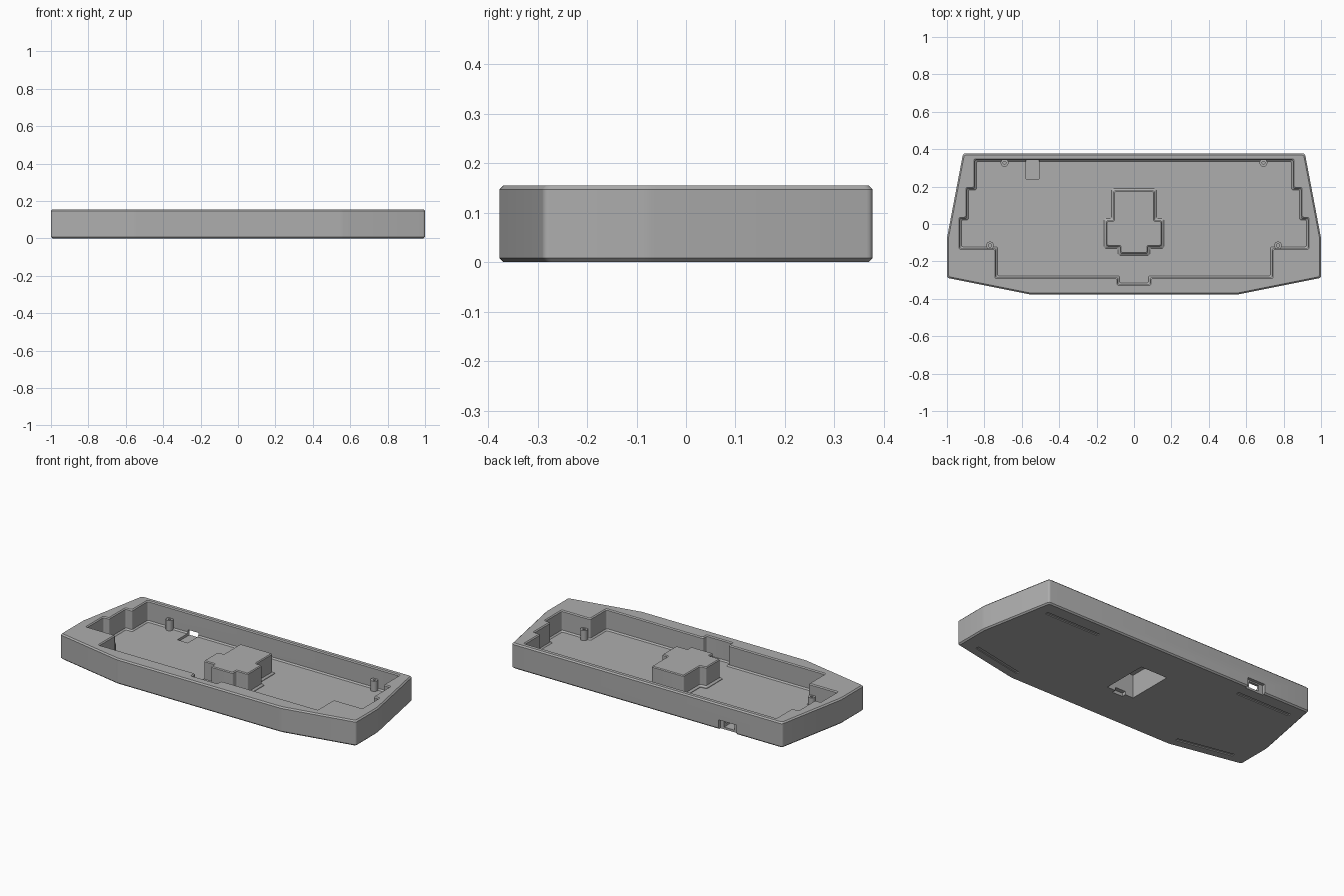
import bpy, bmesh
from math import pi
from mathutils import Vector

cube = bpy.data.objects.get("Cube")
if cube:
    bpy.data.objects.remove(cube, do_unlink=True)

grey = bpy.data.materials.new("grey_plastic")
grey.use_nodes = True
grey.diffuse_color = (0.42, 0.42, 0.42, 1)
grey.node_tree.nodes["Principled BSDF"].inputs["Base Color"].default_value = grey.diffuse_color


def mirrored(half):
    """Close a half outline (x > 0, counter-clockwise) across x = 0."""
    return [Vector(p) for p in half] + [Vector((-x, y)) for x, y in reversed(half)]


def offset(pts, d):
    """Move every edge of a counter-clockwise outline outward by d."""
    out = []
    for i, p in enumerate(pts):
        a = (p - pts[i - 1]).normalized()
        b = (pts[(i + 1) % len(pts)] - p).normalized()
        na, nb = Vector((a.y, -a.x)), Vector((b.y, -b.x))
        out.append(p + (na + nb) * d / (1 + na.dot(nb)))
    return out


def rounded(pts, r, steps=4):
    """Replace each corner with a short curve."""
    out = []
    for i, p in enumerate(pts):
        a = p + (pts[i - 1] - p).normalized() * r
        b = p + (pts[(i + 1) % len(pts)] - p).normalized() * r
        for k in range(steps + 1):
            t = k / steps
            out.append(a * (1 - t) ** 2 + p * 2 * t * (1 - t) + b * t * t)
    return out


def finish(name, bm):
    bmesh.ops.recalc_face_normals(bm, faces=bm.faces)
    mesh = bpy.data.meshes.new(name)
    bm.to_mesh(mesh)
    bm.free()
    mesh.materials.append(grey)
    obj = bpy.data.objects.new(name, mesh)
    bpy.context.collection.objects.link(obj)
    return obj


def loft(name, outline, levels, r=0.01):
    """Stack the outline at (height, offset) levels and cap both ends."""
    bm = bmesh.new()
    rings = [[bm.verts.new((p.x, p.y, z)) for p in rounded(offset(outline, d), r)]
             for z, d in levels]
    for low, high in zip(rings, rings[1:]):
        for i in range(len(low)):
            bm.faces.new((low[i - 1], low[i], high[i], high[i - 1]))
    bm.faces.new(rings[0])
    bm.faces.new(rings[-1])
    return finish(name, bm)


def box(name, x0, x1, y0, y1, z0, z1):
    bm = bmesh.new()
    bmesh.ops.create_cube(bm, size=1)
    for v in bm.verts:
        v.co = ((x0, x1)[v.co.x > 0], (y0, y1)[v.co.y > 0], (z0, z1)[v.co.z > 0])
    return finish(name, bm)


def cylinder(name, x, y, z0, z1, r):
    bm = bmesh.new()
    bmesh.ops.create_cone(bm, cap_ends=True, segments=24, radius1=r, radius2=r, depth=z1 - z0)
    bmesh.ops.translate(bm, verts=bm.verts, vec=(x, y, (z0 + z1) / 2))
    return finish(name, bm)


def cut(targets, cutter):
    cutter.hide_render = True
    for obj in targets:
        mod = obj.modifiers.new("cut", "BOOLEAN")
        mod.operation, mod.solver, mod.object = "DIFFERENCE", "EXACT", cutter
        bpy.context.view_layer.objects.active = obj
        bpy.ops.object.modifier_apply(modifier=mod.name)
    bpy.data.objects.remove(cutter, do_unlink=True)


HEIGHT, FLOOR, EDGE = 0.155, 0.028, 0.008

# Outer shell with chamfered rims
shell_outline = mirrored([(0.555, -0.377), (1, -0.288), (1, -0.075), (0.914, 0.377)])
case = loft("case", shell_outline,
            [(0, -EDGE), (EDGE, 0), (HEIGHT - EDGE, 0), (HEIGHT, -EDGE)], 0.012)

# Stepped cavity with a filleted floor and chamfered mouth
cavity_outline = mirrored([
    (0.085, -0.323), (0.085, -0.286), (0.738, -0.286), (0.738, -0.13), (0.93, -0.13),
    (0.93, 0.03), (0.893, 0.03), (0.893, 0.19), (0.85, 0.19), (0.85, 0.342)])
cut([case], loft("cavity_cutter", cavity_outline,
                 [(FLOOR, -0.008), (FLOOR + EDGE, 0), (HEIGHT - 0.006, 0), (HEIGHT + 0.01, 0.016)]))

# Raised centre block on a sloping foot
block_outline = mirrored([
    (0.085, -0.168), (0.085, -0.13), (0.16, -0.13), (0.16, 0.03), (0.12, 0.03), (0.12, 0.19)])
block = loft("centre_block", block_outline,
             [(0.012, 0), (FLOOR + 0.003, 0), (FLOOR + 0.012, -0.011),
              (0.147, -0.011), (0.152, -0.016)])

# Hollow under the block, with a small finger notch
cut([case, block], box("hollow_cutter", -0.09, 0.09, -0.115, 0.168, -0.01, 0.14))
cut([case, block], box("notch_cutter", -0.035, 0.035, -0.14, -0.1, -0.01, 0.02))

# Cable port: wide outer recess and a passage ending in a floor pocket
cut([case], box("port_recess_cutter", -0.605, -0.485, 0.358, 0.4, -0.01, 0.058))
cut([case], box("port_passage_cutter", -0.578, -0.508, 0.24, 0.39, 0.013, 0.05))

# Shallow foot grooves on the underside
for s in (-1, 1):
    cut([case], box("rear_groove_cutter", *sorted((s * 0.49, s * 0.855)), 0.275, 0.295, -0.01, 0.006))
    slanted = box("front_groove_cutter", -0.175, 0.175, -0.01, 0.01, -0.01, 0.006)
    slanted.location = (s * 0.73, -0.275, 0)
    slanted.rotation_euler.z = s * pi / 16
    bpy.context.view_layer.update()
    cut([case], slanted)

# Screw posts against the cavity walls
posts = []
for side, s in (("left", 1), ("right", -1)):
    for end, x, y in (("rear", 0.692, 0.327), ("front", 0.77, -0.115)):
        post = cylinder(f"{end}_{side}_post", s * x, y, FLOOR - 0.01, 0.09, 0.021)
        cut([post], cylinder("screw_cutter", s * x, y, 0.05, 0.1, 0.008))
        posts.append(post)

# Smooth the rounded corners, keep the crisp edges
bpy.ops.object.select_all(action="DESELECT")
for obj in [case, block] + posts:
    obj.select_set(True)
bpy.context.view_layer.objects.active = case
bpy.ops.object.shade_smooth_by_angle(angle=pi / 6)
